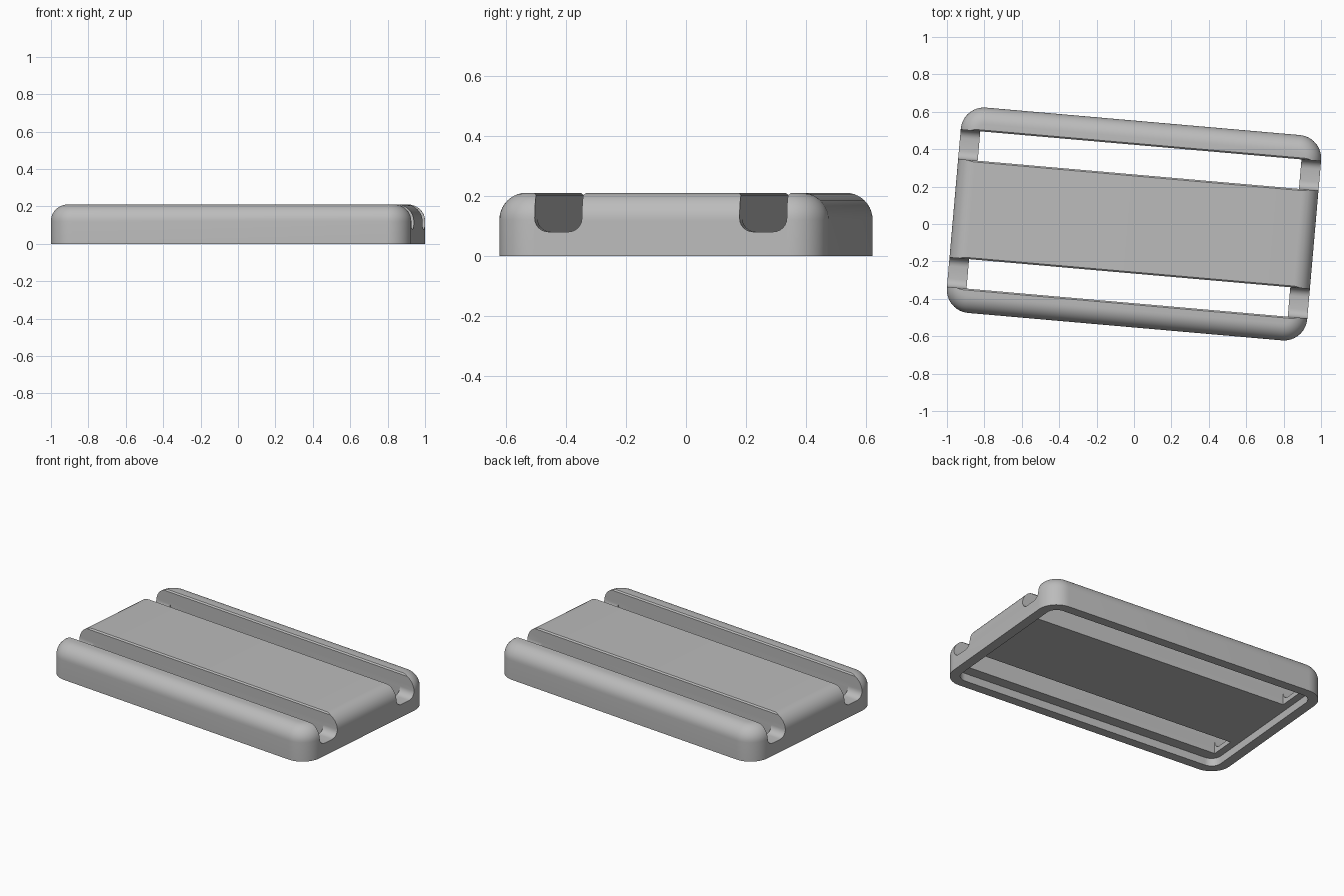
import bpy
import bmesh
from math import sin, cos, pi, radians

if "Cube" in bpy.data.objects:
    bpy.data.objects.remove(bpy.data.objects["Cube"], do_unlink=True)

# Main dimensions
HALF_L, HALF_W, HEIGHT = 0.967, 0.551, 0.21
CORNER, FILLET = 0.125, 0.09
WALL, RECESS = 0.06, 0.05
GROOVE_Y, GROOVE_HALF, GROOVE_FLOOR = 0.343, 0.079, 0.08
SLOT_HALF_L = 0.862
TURN = radians(-5)

grey = bpy.data.materials.new("light_grey")
grey.use_nodes = True
grey.diffuse_color = (0.5, 0.5, 0.5, 1)
grey.node_tree.nodes["Principled BSDF"].inputs["Base Color"].default_value = (0.5, 0.5, 0.5, 1)


def loft(name, rings):
    """Closed solid skinned through rings of equal point count."""
    bm = bmesh.new()
    loops = [[bm.verts.new(p) for p in ring] for ring in rings]
    n = len(loops[0])
    for a, b in zip(loops, loops[1:]):
        for i in range(n):
            j = (i + 1) % n
            bm.faces.new((a[i], a[j], b[j], b[i]))
    bm.faces.new(loops[0][::-1])
    bm.faces.new(loops[-1])
    bmesh.ops.recalc_face_normals(bm, faces=bm.faces)
    mesh = bpy.data.meshes.new(name)
    bm.to_mesh(mesh)
    bm.free()
    obj = bpy.data.objects.new(name, mesh)
    bpy.context.collection.objects.link(obj)
    mesh.materials.append(grey)
    return obj


def rounded_ring(inset, z, steps=12):
    """Rounded rectangle of the tray outline, moved inward by inset."""
    r = CORNER - inset
    pts = []
    for k, (sx, sy) in enumerate(((1, 1), (-1, 1), (-1, -1), (1, -1))):
        for i in range(steps + 1):
            a = (k + i / steps) * pi / 2
            pts.append((sx * (HALF_L - CORNER) + r * cos(a),
                        sy * (HALF_W - CORNER) + r * sin(a), z))
    return pts


def groove_section(x, y, fillet=0.045, flare=0.008, steps=6):
    """U section with a rounded floor and slightly eased top edges."""
    g = GROOVE_HALF
    half = [(g + flare, HEIGHT + 0.1), (g + flare, HEIGHT), (g, HEIGHT - flare)]
    for i in range(steps + 1):
        a = i / steps * pi / 2
        half.append((g - fillet + fillet * cos(a), GROOVE_FLOOR + fillet - fillet * sin(a)))
    outline = half + [(-u, z) for u, z in reversed(half)]
    return [(x, y + u, z) for u, z in outline]


def box_ring(y, z):
    return [(sx * SLOT_HALF_L, y + sy * GROOVE_HALF, z)
            for sx, sy in ((1, 1), (-1, 1), (-1, -1), (1, -1))]


# Tray body: underside recess, bottom rim, wall and filleted top
rings = [rounded_ring(WALL, RECESS), rounded_ring(WALL, 0), rounded_ring(0, 0)]
for i in range(11):
    a = i / 10 * pi / 2
    rings.append(rounded_ring(FILLET * (1 - cos(a)), HEIGHT - FILLET + FILLET * sin(a)))
body = loft("tray_body", rings)

# Two full-length grooves, each opened through the floor between the ends
cutters = []
for side, y in (("front", -GROOVE_Y), ("back", GROOVE_Y)):
    cutters.append(loft(side + "_groove_cutter",
                        [groove_section(-1.2, y), groove_section(1.2, y)]))
    cutters.append(loft(side + "_slot_cutter", [box_ring(y, -0.1), box_ring(y, 0.15)]))

for cutter in cutters:
    cutter.hide_render = True
    mod = body.modifiers.new(cutter.name, "BOOLEAN")
    mod.operation = "DIFFERENCE"
    mod.solver = "EXACT"
    mod.object = cutter

# Bake the cuts and drop the cutters
bpy.context.view_layer.update()
cut = bpy.data.meshes.new_from_object(
    body.evaluated_get(bpy.context.evaluated_depsgraph_get()))
body.modifiers.clear()
body.data = cut
for cutter in cutters:
    bpy.data.objects.remove(cutter, do_unlink=True)

# The tray sits slightly turned
body.rotation_euler.z = TURN
bpy.ops.object.select_all(action="DESELECT")
body.select_set(True)
bpy.context.view_layer.objects.active = body
bpy.ops.object.shade_smooth_by_angle(angle=radians(30))
